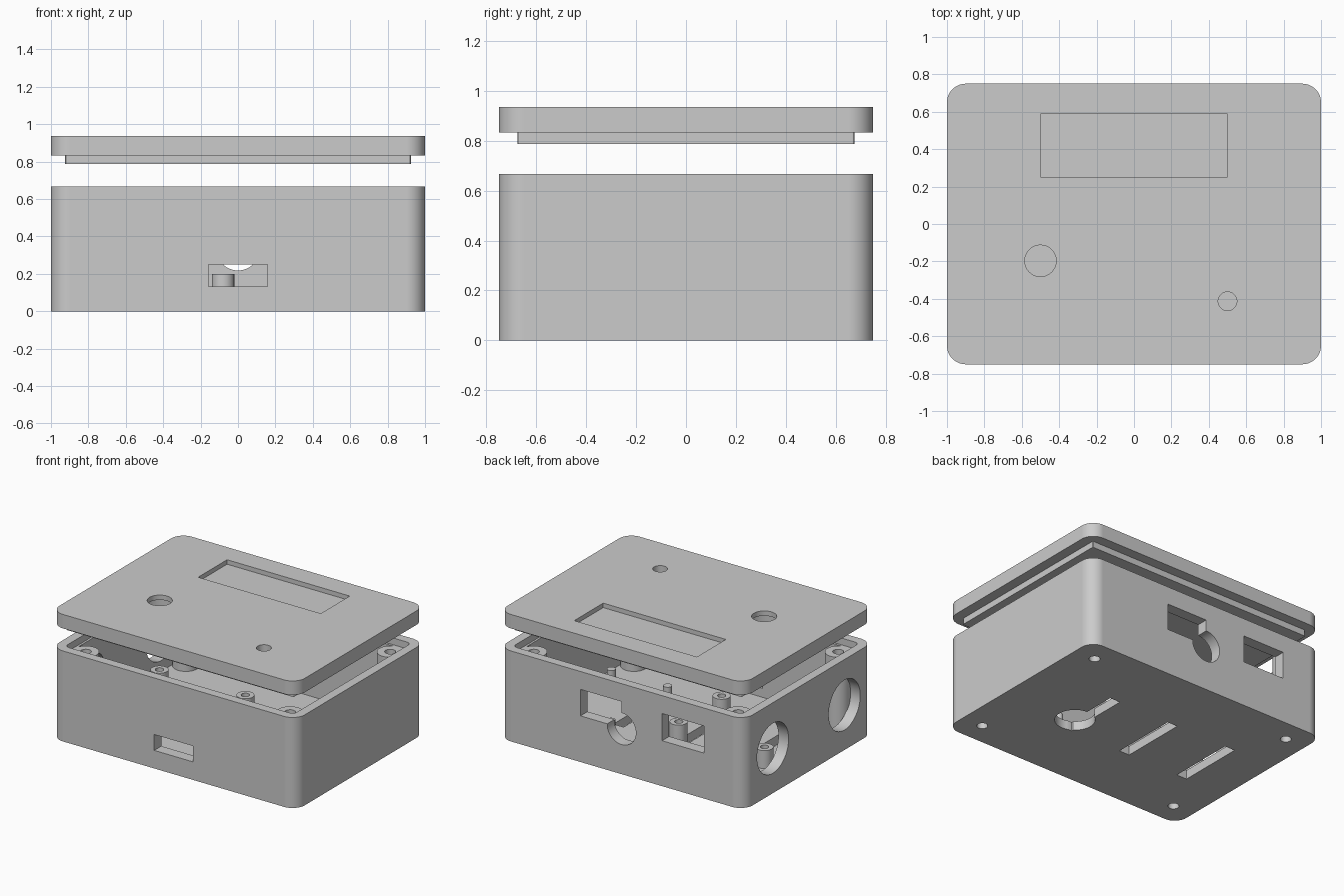
import bpy
import bmesh
import math
from mathutils import Matrix

old = bpy.data.objects.get("Cube")
if old:
    bpy.data.objects.remove(old, do_unlink=True)

grey = bpy.data.materials.new("plain grey")
grey.use_nodes = True
GREY = (0.6, 0.6, 0.6, 1)
grey.diffuse_color = GREY
grey.node_tree.nodes["Principled BSDF"].inputs["Base Color"].default_value = GREY


def finish(name, bm):
    bmesh.ops.recalc_face_normals(bm, faces=bm.faces)
    mesh = bpy.data.meshes.new(name)
    bm.to_mesh(mesh)
    bm.free()
    mesh.materials.append(grey)
    obj = bpy.data.objects.new(name, mesh)
    bpy.context.collection.objects.link(obj)
    return obj


def slab(name, hx, hy, z0, z1, r, steps=12):
    """Rounded rectangle extruded from z0 to z1."""
    bm = bmesh.new()
    ring = []
    for i, (sx, sy) in enumerate([(1, 1), (-1, 1), (-1, -1), (1, -1)]):
        for k in range(steps + 1):
            a = (i + k / steps) * math.pi / 2
            ring.append(bm.verts.new((sx * (hx - r) + r * math.cos(a),
                                      sy * (hy - r) + r * math.sin(a), z0)))
    base = bm.faces.new(ring)
    top = bmesh.ops.extrude_face_region(bm, geom=[base])["geom"]
    bmesh.ops.translate(bm, vec=(0, 0, z1 - z0),
                        verts=[v for v in top if isinstance(v, bmesh.types.BMVert)])
    return finish(name, bm)


def block(name, x0, x1, y0, y1, z0, z1):
    bm = bmesh.new()
    bmesh.ops.create_cube(bm, size=1)
    bmesh.ops.scale(bm, vec=(x1 - x0, y1 - y0, z1 - z0), verts=bm.verts)
    bmesh.ops.translate(bm, vec=((x0 + x1) / 2, (y0 + y1) / 2, (z0 + z1) / 2), verts=bm.verts)
    return finish(name, bm)


def rod(name, centre, r, length, axis="Z"):
    """Cylinder centred on a point along one axis."""
    turn = {"X": Matrix.Rotation(math.pi / 2, 4, "Y"),
            "Y": Matrix.Rotation(math.pi / 2, 4, "X"),
            "Z": Matrix.Identity(4)}[axis]
    bm = bmesh.new()
    bmesh.ops.create_cone(bm, cap_ends=True, segments=48, radius1=r, radius2=r,
                          depth=length, matrix=Matrix.Translation(centre) @ turn)
    return finish(name, bm)


def activate(obj):
    bpy.ops.object.select_all(action="DESELECT")
    obj.select_set(True)
    bpy.context.view_layer.objects.active = obj


def cut(obj, cutters):
    activate(obj)
    for c in cutters:
        mod = obj.modifiers.new("cut", "BOOLEAN")
        mod.operation = "DIFFERENCE"
        mod.solver = "EXACT"
        mod.object = c
        bpy.ops.object.modifier_apply(modifier=mod.name)
        bpy.data.objects.remove(c, do_unlink=True)


def smooth(obj):
    activate(obj)
    bpy.ops.object.shade_smooth_by_angle(angle=math.radians(30))
    mod = obj.modifiers.new("even shading", "WEIGHTED_NORMAL")
    mod.keep_sharp = True


def tube(name, x, y, r, hole, z0, z1):
    obj = rod(name, (x, y, (z0 + z1) / 2), r, z1 - z0)
    cut(obj, [rod("bore", (x, y, (z0 + z1) / 2), hole, 1)])
    smooth(obj)


CORNERS = [(sx * 0.833, sy * 0.583) for sx in (1, -1) for sy in (1, -1)]

# Case: hollow with a ledge for the lid lip
case = slab("case", 1, 0.75, 0, 0.667, 0.1)
cutters = [slab("cavity", 0.917, 0.667, 0.067, 0.8, 0.02),
           slab("lip_recess", 0.933, 0.683, 0.617, 0.8, 0.035)]
# Front port
cutters.append(block("port", -0.158, 0.158, -0.9, -0.6, 0.133, 0.25))
# Back openings, the first with a round bite at its lower corner
cutters.append(block("opening", 0, 0.335, 0.6, 0.9, 0.34, 0.535))
cutters.append(rod("bite", (0, 0.75, 0.335), 0.117, 0.3, "Y"))
cutters.append(block("opening", -0.67, -0.33, 0.6, 0.9, 0.335, 0.535))
# Round side openings
for y in (-0.417, 0.417):
    cutters.append(rod("side_hole", (-1, y, 0.331), 0.184, 0.3, "X"))
# Floor slots, round vent and screw holes
for x in (-0.625, -0.125, 0.375):
    cutters.append(block("slot", x - 0.042, x + 0.042, -0.25, 0.25, -0.1, 0.2))
cutters.append(rod("vent", (0.41, -0.125, 0), 0.135, 0.3))
for x, y in CORNERS:
    cutters.append(rod("screw_hole", (x, y, 0), 0.037, 0.3))
cut(case, cutters)
smooth(case)

# Corner screw posts
for x, y in CORNERS:
    tube("corner_post", x, y, 0.09, 0.037, 0.06, 0.617)

# Board standoffs and locating pegs on the floor
for x in (-0.78, -0.08):
    for y in (-0.3, 0.2):
        tube("standoff", x, y, 0.06, 0.028, 0.06, 0.2)
for x in (0.38, 0.84):
    for y in (-0.33, 0.33):
        smooth(rod("peg", (x, y, 0.1), 0.03, 0.08))

# Lid: plate, stepped lip, screen recess and two control holes
lid = slab("lid", 1, 0.75, 0.833, 0.936, 0.1)
cut(lid, [block("screen_recess", -0.5, 0.5, 0.25, 0.587, 0.903, 1.1),
          rod("button_hole", (-0.5, -0.197, 0.9), 0.084, 0.5),
          rod("button_seat", (-0.5, -0.197, 0.8), 0.12, 0.2),
          rod("lamp_hole", (0.5, -0.413, 0.9), 0.05, 0.5)])
smooth(lid)
lip = slab("lid_lip", 0.925, 0.675, 0.787, 0.833, 0.01, 3)
cut(lip, [rod("button_seat", (-0.5, -0.197, 0.8), 0.12, 0.5),
          rod("lamp_hole", (0.5, -0.413, 0.8), 0.05, 0.5)])
smooth(lip)
